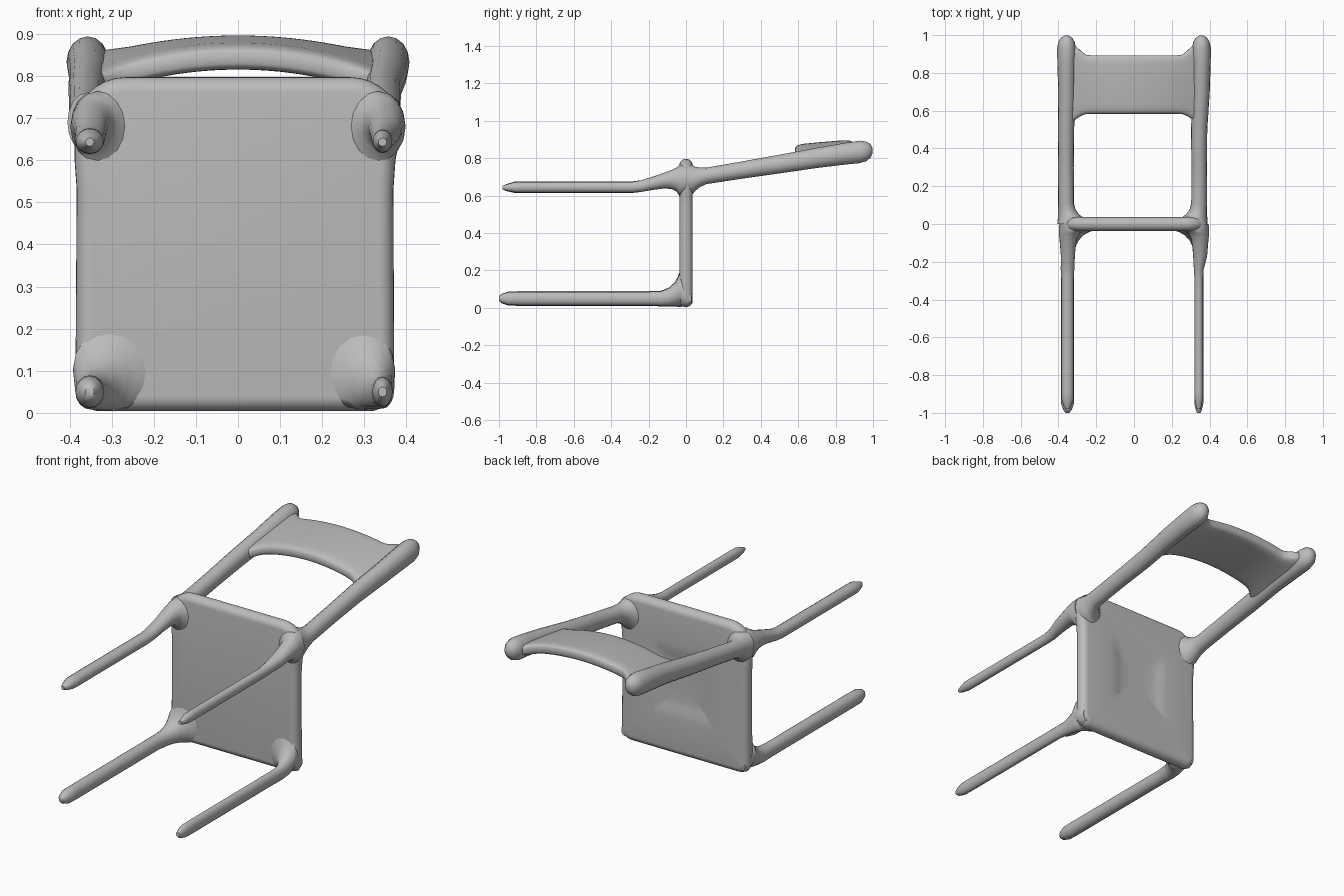
import bpy, bmesh, math

if "Cube" in bpy.data.objects:
    bpy.data.objects.remove(bpy.data.objects["Cube"])

grey = bpy.data.materials.new("plain grey")
grey.diffuse_color = (0.5, 0.5, 0.5, 1)
grey.use_nodes = True
grey.node_tree.nodes["Principled BSDF"].inputs["Base Color"].default_value = grey.diffuse_color


def loft(name, loops):
    """Skin a list of equal-length point loops and cap both ends."""
    bm = bmesh.new()
    rings = [[bm.verts.new(p) for p in loop] for loop in loops]
    n = len(rings[0])
    for a, b in zip(rings, rings[1:]):
        for i in range(n):
            bm.faces.new((a[i], a[(i + 1) % n], b[(i + 1) % n], b[i]))
    bm.faces.new(rings[0])
    bm.faces.new(rings[-1])
    bmesh.ops.recalc_face_normals(bm, faces=bm.faces)
    mesh = bpy.data.meshes.new(name)
    bm.to_mesh(mesh)
    bm.free()
    mesh.materials.append(grey)
    ob = bpy.data.objects.new(name, mesh)
    bpy.context.collection.objects.link(ob)
    bpy.ops.object.select_all(action='DESELECT')
    ob.select_set(True)
    bpy.context.view_layer.objects.active = ob
    bpy.ops.object.shade_smooth_by_angle(angle=math.radians(50))
    return ob


def tube(name, stations, sides=16):
    """Elliptical rings along y: (y, x, z, x radius, z radius)."""
    ang = [2 * math.pi * i / sides for i in range(sides)]
    return loft(name, [[(x + rx * math.cos(a), y, z + rz * math.sin(a)) for a in ang]
                       for y, x, z, rx, rz in stations])


def seat_loop(inset, y, scale=1.0):
    """Rounded outline of the seat, larger corner radius at the top."""
    cx, cz = -0.005, 0.4
    corners = [(0.388, 0.797, 0.12, 0), (-0.388, 0.797, 0.12, 90),
               (-0.386, 0.004, 0.06, 180), (0.371, 0.004, 0.06, 270)]
    pts = []
    for x, z, r, start in corners:
        sx, sz = (1 if x > 0 else -1), (1 if z > 0.4 else -1)
        ox, oz, rr = x - sx * r, z - sz * r, r - inset
        arc = []
        for i in range(9):
            a = math.radians(start + 90 * i / 8)
            arc.append((ox + rr * math.cos(a), oz + rr * math.sin(a)))
        if sz > 0:  # shoulder where the sides swell out to the upper joints
            side = (0.369 if x > 0 else -0.383) - sx * inset
            extra = [(side, 0.53), (side + sx * 0.005, 0.6)]
            arc = extra + arc if x > 0 else arc + extra[::-1]
        pts += arc
    return [(cx + (x - cx) * scale, y, cz + (z - cz) * scale) for x, z in pts]


# Seat: thick panel with round edge and a shallow dent on the back face
T = 0.036
seat = [seat_loop(T * (1 - math.cos(a)), T * math.sin(a))
        for a in (math.radians(-90 + 15 * i) for i in range(13))]
seat += [seat_loop(T, T - d, s) for s, d in
         ((0.55, 0), (0.46, 0.002), (0.38, 0.009), (0.3, 0.013), (0.15, 0.014))]
loft("seat", seat)

# Lower legs: slim rods that flare inward into the seat
for side, x, rx, rz, z in ((-1, -0.352, 0.034, 0.039, 0.05), (1, 0.343, 0.024, 0.036, 0.05)):
    st = [(-1.0, x, z, 0.01, 0.012), (-0.985, x, z, rx * 0.65, rz * 0.65),
          (-0.95, x, z, rx, rz * 0.95), (-0.9, x, z, rx, rz), (-0.2, x, z, rx, rz)]
    for y, f in ((-0.13, 0.003), (-0.09, 0.012), (-0.06, 0.026), (-0.045, 0.04), (-0.03, 0.06)):
        st.append((y, x - side * f * 0.9, z + f * 0.95 - 0.003, rx + f, rz + f))
    st += [(0.0, x, 0.055, 0.028, 0.045), (0.03, x, 0.055, 0.02, 0.03)]
    tube("lower_leg_" + ("left" if side < 0 else "right"), st)

# Upper legs: rods that rise and widen toward the joint
for side, x, rx, rz in ((-1, -0.352, 0.033, 0.031), (1, 0.343, 0.023, 0.028)):
    o = 0.355
    tube("upper_leg_" + ("left" if side < 0 else "right"), [
        (-0.98, x, 0.643, 0.01, 0.01), (-0.96, x, 0.643, rx * 0.65, rz * 0.6),
        (-0.92, x, 0.645, rx, rz * 0.95), (-0.88, x, 0.645, rx, rz), (-0.29, x, 0.645, rx, rz),
        (-0.24, x, 0.651, rx + 0.003, 0.031), (-0.17, side * 0.35, 0.668, 0.037, 0.036),
        (-0.11, side * 0.35, 0.682, 0.042, 0.043), (-0.07, side * 0.348, 0.687, 0.048, 0.054),
        (-0.05, side * 0.342, 0.686, 0.055, 0.065), (-0.034, side * 0.332, 0.68, 0.066, 0.084),
        (0.0, side * 0.345, 0.69, 0.05, 0.07)])

# Back posts: thicker sloping rods ending in round knobs
for side, x in ((-1, -0.36), (1, 0.345)):
    tube("back_post_" + ("left" if side < 0 else "right"), [
        (0.0, x, 0.69, 0.045, 0.07), (0.034, x - side * 0.025, 0.685, 0.068, 0.08),
        (0.05, x - side * 0.014, 0.69, 0.056, 0.064), (0.075, x - side * 0.005, 0.698, 0.046, 0.052),
        (0.11, x, 0.706, 0.042, 0.044), (0.3, x, 0.737, 0.041, 0.046),
        (0.5, x, 0.769, 0.043, 0.05), (0.7, side * 0.355, 0.802, 0.046, 0.054),
        (0.85, side * 0.357, 0.824, 0.049, 0.058), (0.93, side * 0.357, 0.834, 0.05, 0.06),
        (0.965, side * 0.357, 0.837, 0.043, 0.052), (0.988, side * 0.357, 0.839, 0.028, 0.035),
        (0.998, side * 0.357, 0.84, 0.01, 0.012)])

# Back slat: arched board between the posts, with filleted ends
slat = []
for i in range(29):
    x = -0.36 + 0.72 * i / 28
    end = max(0, abs(x) - 0.24) / 0.12
    y0, y1 = 0.583 - 0.09 * end ** 2, 0.893 + 0.05 * min(1, 2 * end) ** 2
    arch = max(0, 1 - (x / 0.34) ** 2)
    ring = []
    for k in range(28):
        a = 2 * math.pi * k / 28
        c, s = math.cos(a), math.sin(a)
        c, s = math.copysign(abs(c) ** 0.3, c), math.copysign(abs(s) ** 0.6, s)
        y = (y0 + y1) / 2 + c * (y1 - y0) / 2
        lift = 0.062 - 0.016 * (y - 0.58) / 0.3
        ring.append((x, y, 0.78 + 0.14 * (y - 0.58) + lift * arch + 0.032 * s))
    slat.append(ring)
loft("back_slat", slat)
